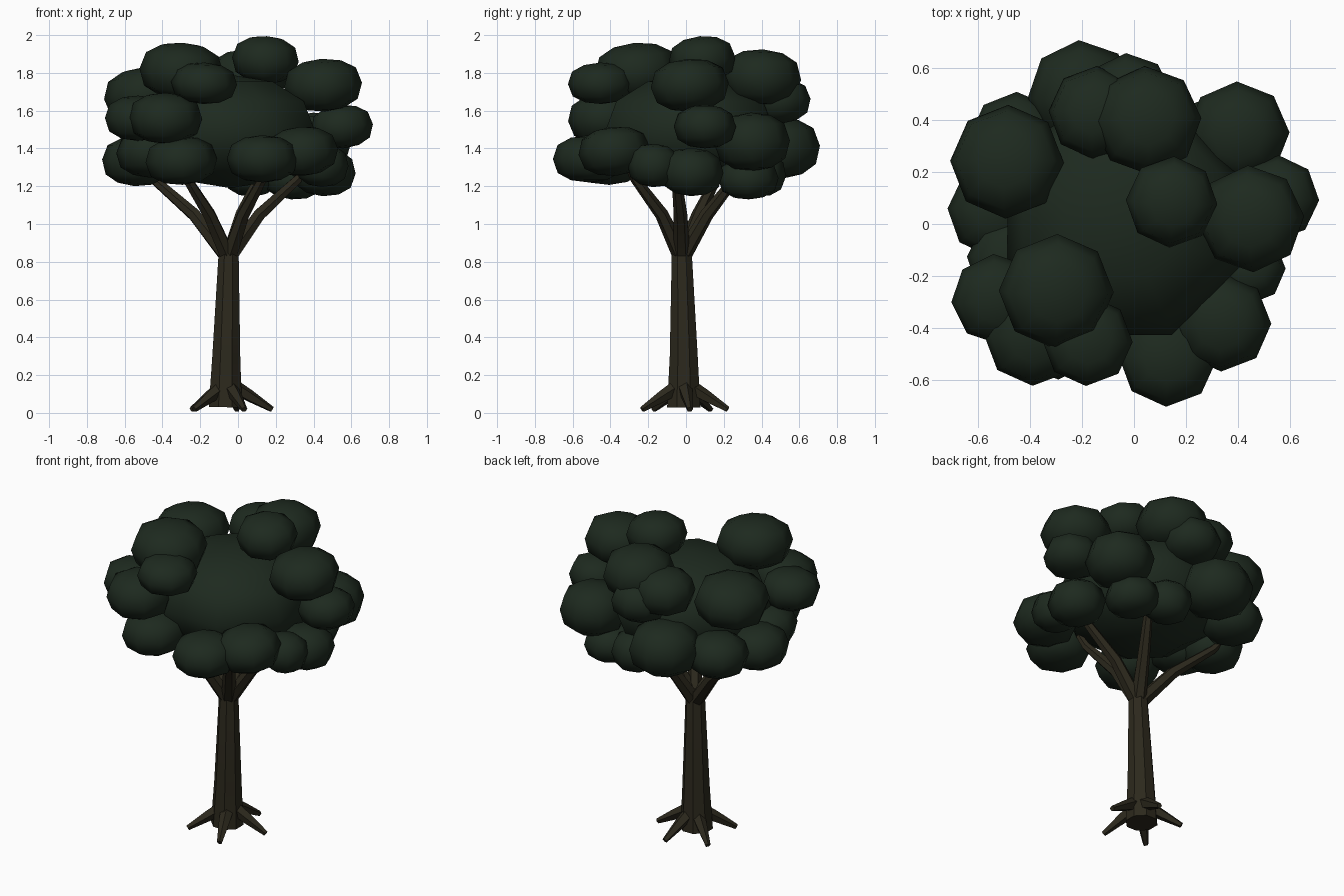
import bpy, bmesh, math, random
from mathutils import Vector, Matrix, Euler

if "Cube" in bpy.data.objects:
    bpy.data.objects.remove(bpy.data.objects["Cube"])

random.seed(4)


def material(name, rgb):
    m = bpy.data.materials.new(name)
    m.diffuse_color = (*rgb, 1)
    m.use_nodes = True
    m.node_tree.nodes["Principled BSDF"].inputs["Base Color"].default_value = m.diffuse_color
    return m


LEAF = material("dark green leaves", (0.0125, 0.0225, 0.0135))
BARK = material("dark brown bark", (0.025, 0.0215, 0.012))


def finish(name, bm, mat, angle):
    me = bpy.data.meshes.new(name)
    bmesh.ops.recalc_face_normals(bm, faces=bm.faces)
    bm.to_mesh(me)
    bm.free()
    me.materials.append(mat)
    ob = bpy.data.objects.new(name, me)
    bpy.context.collection.objects.link(ob)
    bpy.ops.object.select_all(action='DESELECT')
    ob.select_set(True)
    bpy.context.view_layer.objects.active = ob
    bpy.ops.object.shade_smooth_by_angle(angle=math.radians(angle))
    return ob


def blob(name, x, y, z, r, rz, tilt=0.1, spin=None, boxy=0.75):
    """Squashed low-poly leaf ball with slightly flattened top and bottom."""
    bm = bmesh.new()
    bmesh.ops.create_uvsphere(bm, u_segments=8, v_segments=6, radius=1)
    for v in bm.verts:
        v.co.z = math.copysign(abs(v.co.z) ** boxy, v.co.z)
    a = random.uniform(-0.08, 0.08) if spin is None else spin
    rot = Euler((random.uniform(-tilt, tilt), random.uniform(-tilt, tilt), a)).to_matrix().to_4x4()
    bm.transform(Matrix.Translation((x, y, z)) @ rot @ Matrix.Diagonal((r, r, rz, 1)))
    finish(name, bm, LEAF, 80)


def limb(name, path, sides):
    """Tapered tube through (x, y, z, radius) points."""
    bm = bmesh.new()
    pts = [Vector(p[:3]) for p in path]
    rings = []
    for i, p in enumerate(pts):
        d = pts[min(i + 1, len(pts) - 1)] - pts[max(i - 1, 0)]
        q = Vector((0, 0, 1)).rotation_difference(d)
        ring = []
        for k in range(sides):
            a = 2 * math.pi * (k + 0.5) / sides
            v = Vector((math.cos(a), math.sin(a), 0)) * path[i][3]
            ring.append(bm.verts.new(p + q @ v))
        rings.append(ring)
    for lo, hi in zip(rings, rings[1:]):
        for k in range(sides):
            n = (k + 1) % sides
            bm.faces.new((lo[k], lo[n], hi[n], hi[k]))
    bm.faces.new(rings[0][::-1])
    bm.faces.new(rings[-1])
    finish(name, bm, BARK, 30)


# Trunk
CX, CY = -0.055, -0.012
limb("trunk", [(-0.067, CY, 0.03, 0.095), (-0.062, CY, 0.3, 0.08),
               (-0.05, -0.022, 0.83, 0.058), (-0.05, -0.022, 0.9, 0.045)], 8)

# Roots fanned around the trunk base
for i, deg in enumerate((8, 78, 143, 222, 292)):
    a = math.radians(deg)
    c, s = math.cos(a), math.sin(a)
    limb(f"root_{i + 1}", [(CX + c * d, CY + s * d, z, r) for d, z, r in
                           ((0.04, 0.135, 0.04), (0.12, 0.088, 0.033), (0.238, 0.018, 0.016))], 5)

# Branches rising into the crown
tips = [(-0.45, 0.16), (-0.27, -0.27), (0.11, 0.26), (0.32, -0.05), (0.13, -0.27)]
for i, (x, y) in enumerate(tips):
    mx, my = CX + (x - CX) * 0.45, CY + (y - CY) * 0.45
    limb(f"branch_{i + 1}", [(-0.05, -0.022, 0.82, 0.045), (mx, my, 1.05, 0.036),
                             (x, y, 1.24, 0.026), (x * 1.15, y * 1.15, 1.32, 0.02)], 6)

# Crown core
blob("crown_core", -0.04, 0.02, 1.49, 0.485, 0.30, 0, math.pi / 8, 0.9)

# Leaf clusters: x, y, z, radius, half height
upper = [(-0.49, 0.24, 1.68, 0.22, 0.15), (-0.30, -0.26, 1.81, 0.222, 0.15),
         (0.05, 0.40, 1.775, 0.21, 0.15), (-0.15, 0.43, 1.72, 0.18, 0.13),
         (0.145, 0.085, 1.87, 0.177, 0.125), (0.45, 0.02, 1.735, 0.207, 0.14),
         (-0.18, -0.45, 1.745, 0.175, 0.11), (-0.02, 0.49, 1.65, 0.17, 0.12)]
middle = [(0.40, 0.35, 1.435, 0.20, 0.155), (0.55, 0.10, 1.515, 0.165, 0.115),
          (-0.53, -0.29, 1.56, 0.175, 0.12), (-0.385, -0.43, 1.56, 0.195, 0.135),
          (-0.20, 0.50, 1.40, 0.21, 0.16)]
lower = [(-0.455, 0.33, 1.36, 0.18, 0.13), (-0.54, 0.05, 1.33, 0.18, 0.13),
         (-0.46, -0.14, 1.37, 0.185, 0.125), (0.13, -0.515, 1.345, 0.19, 0.125),
         (0.34, -0.38, 1.385, 0.19, 0.13), (0.445, -0.17, 1.31, 0.14, 0.115),
         (0.455, 0.03, 1.275, 0.168, 0.128), (0.29, 0.33, 1.24, 0.16, 0.11),
         (0.075, 0.38, 1.265, 0.15, 0.12), (-0.30, -0.41, 1.335, 0.19, 0.128)]
for level, group in (("upper", upper), ("middle", middle), ("lower", lower)):
    for i, spec in enumerate(group):
        blob(f"{level}_leaf_cluster_{i + 1}", *spec)
